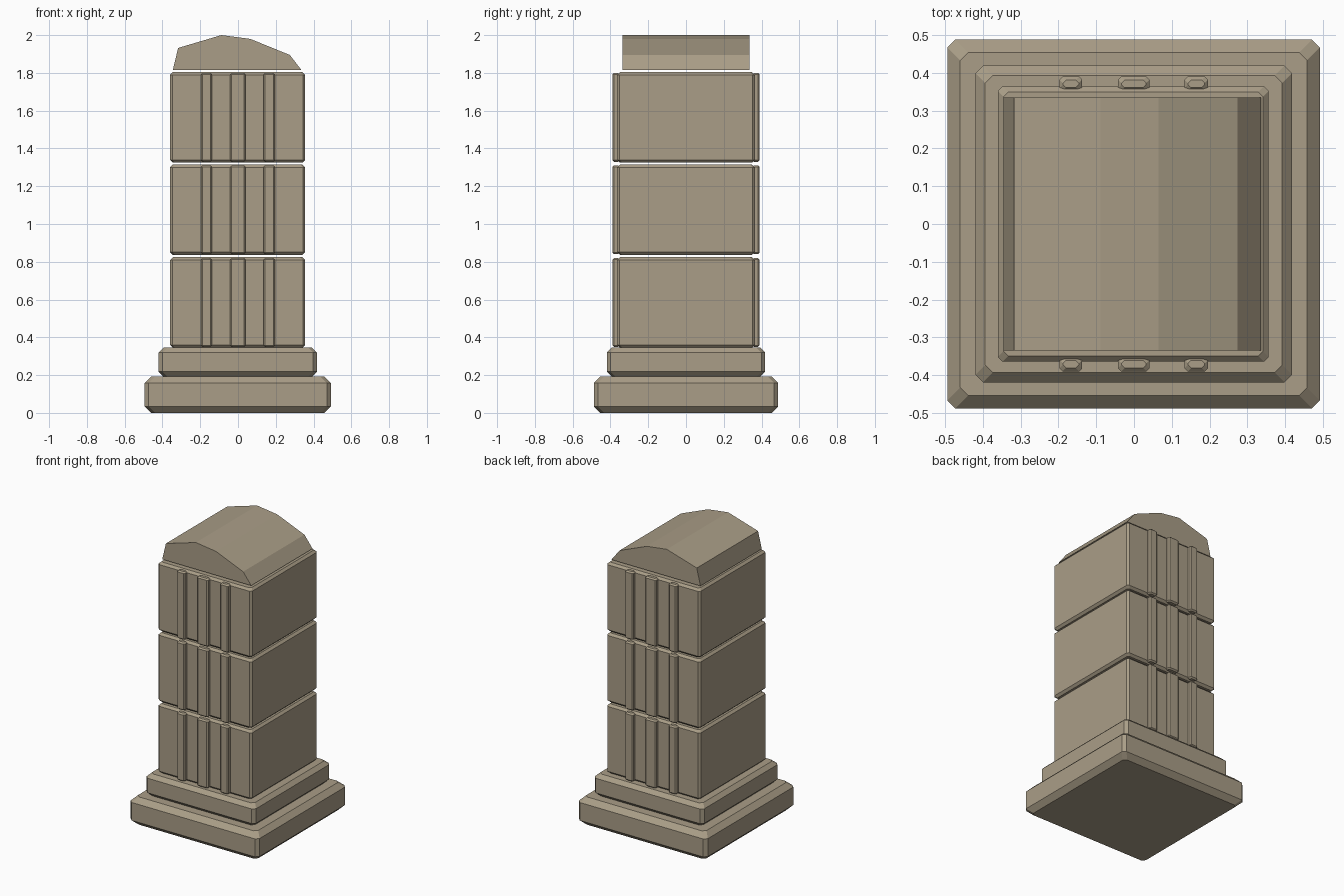
import bpy
import bmesh

if "Cube" in bpy.data.objects:
    bpy.data.objects.remove(bpy.data.objects["Cube"])

stone = bpy.data.materials.new("warm grey stone")
stone.diffuse_color = (0.40, 0.34, 0.243, 1.0)
stone.use_nodes = True
stone.node_tree.nodes["Principled BSDF"].inputs["Base Color"].default_value = stone.diffuse_color


def make_object(name, bm):
    bmesh.ops.recalc_face_normals(bm, faces=bm.faces)
    mesh = bpy.data.meshes.new(name)
    bm.to_mesh(mesh)
    bm.free()
    mesh.materials.append(stone)
    obj = bpy.data.objects.new(name, mesh)
    bpy.context.collection.objects.link(obj)
    return obj


def chamfered_block(name, x0, x1, y0, y1, z0, z1, inset, corner):
    """Box with clipped corners and chamfered top and bottom rims."""
    bm = bmesh.new()
    rings = []
    for z, d in ((z0, inset), (z0 + inset, 0), (z1 - inset, 0), (z1, inset)):
        a, b, c, e = x0 + d, x1 - d, y0 + d, y1 - d
        k = corner
        outline = [(a + k, c), (b - k, c), (b, c + k), (b, e - k),
                   (b - k, e), (a + k, e), (a, e - k), (a, c + k)]
        rings.append([bm.verts.new((x, y, z)) for x, y in outline])
    for low, high in zip(rings, rings[1:]):
        for i in range(8):
            j = (i + 1) % 8
            bm.faces.new((low[i], low[j], high[j], high[i]))
    bm.faces.new(rings[0][::-1])
    bm.faces.new(rings[-1])
    return make_object(name, bm)


# Stepped base
chamfered_block("base_plinth", -0.494, 0.492, -0.488, 0.488, 0.0, 0.192, 0.034, 0.021)
chamfered_block("upper_plinth", -0.42, 0.418, -0.419, 0.419, 0.192, 0.345, 0.026, 0.02)

# Three stacked shaft blocks, each with ribs on front and back
ribs = ((-0.197, -0.137), (-0.042, 0.041), (0.134, 0.196))
for level, z in enumerate((0.345, 0.836, 1.325), 1):
    chamfered_block(f"shaft_block_{level}", -0.36, 0.356, -0.364, 0.364,
                    z, z + 0.479, 0.015, 0.012)
    for n, (x0, x1) in enumerate(ribs, 1):
        for side, y0, y1 in (("front", -0.39, -0.352), ("back", 0.352, 0.39)):
            chamfered_block(f"{side}_rib_{level}_{n}", x0, x1, y0, y1,
                            z + 0.004, z + 0.475, 0.009, 0.008)

# Uneven faceted cap, extruded front to back
profile = [(-0.345, 1.815), (0.336, 1.815), (0.274, 1.895),
           (0.065, 1.98), (-0.088, 2.0), (-0.317, 1.932)]
bm = bmesh.new()
face = bm.faces.new([bm.verts.new((x, -0.335, z)) for x, z in profile])
result = bmesh.ops.extrude_face_region(bm, geom=[face])
moved = [v for v in result["geom"] if isinstance(v, bmesh.types.BMVert)]
bmesh.ops.translate(bm, verts=moved, vec=(0, 0.67, 0))
make_object("cap", bm)
